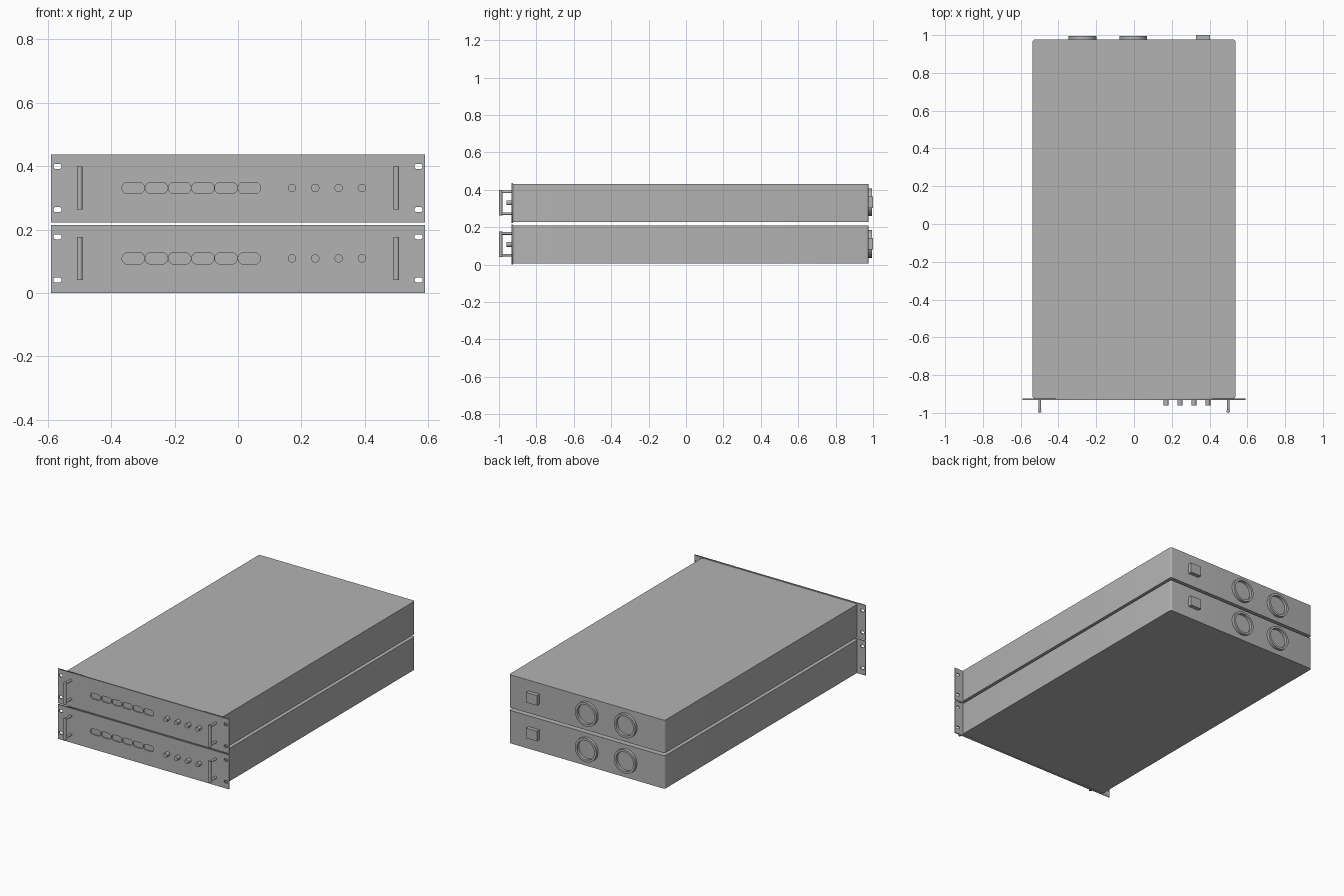
import bpy, bmesh, math
from mathutils import Matrix, Vector

cube = bpy.data.objects.get("Cube")
if cube:
    bpy.data.objects.remove(cube, do_unlink=True)

GREY = (0.45, 0.45, 0.45, 1)
metal = bpy.data.materials.new("grey_metal")
metal.use_nodes = True
metal.diffuse_color = GREY
metal.node_tree.nodes["Principled BSDF"].inputs["Base Color"].default_value = GREY

PANEL_H = 0.2145
FRONT, BACK = -0.932, 0.976
PLATE_T = 0.008
MID = 0.109          # height of the controls above the panel foot


def finish(bm, name, smooth=False):
    bmesh.ops.recalc_face_normals(bm, faces=bm.faces)
    mesh = bpy.data.meshes.new(name)
    bm.to_mesh(mesh)
    bm.free()
    return link(mesh, name, smooth)


def link(mesh, name, smooth=False):
    mesh.materials.clear()
    mesh.materials.append(metal)
    ob = bpy.data.objects.new(name, mesh)
    bpy.context.collection.objects.link(ob)
    if smooth:
        bpy.ops.object.select_all(action='DESELECT')
        ob.select_set(True)
        bpy.context.view_layer.objects.active = ob
        bpy.ops.object.shade_smooth_by_angle(angle=math.radians(35))
    return ob


def add_box(bm, lo, hi):
    lo, hi = Vector(lo), Vector(hi)
    m = Matrix.Translation((lo + hi) / 2) @ Matrix.Diagonal((*(hi - lo), 1))
    return bmesh.ops.create_cube(bm, size=1, matrix=m)["verts"]


def add_rod(bm, a, b, r, segments=24):
    a, b = Vector(a), Vector(b)
    turn = (b - a).to_track_quat('Z', 'Y').to_matrix().to_4x4()
    bmesh.ops.create_cone(bm, cap_ends=True, segments=segments, radius1=r, radius2=r,
                          depth=(b - a).length, matrix=Matrix.Translation((a + b) / 2) @ turn)


def pill(x, z, w, h, n=8):
    """Outline of a slot with round ends."""
    r = h / 2
    pts = []
    for side, start in ((1, -math.pi / 2), (-1, math.pi / 2)):
        for i in range(n + 1):
            a = start + math.pi * i / n
            pts.append((x + side * (w / 2 - r) + r * math.cos(a), z + r * math.sin(a)))
    return pts


def front_panel(z0, name):
    """Thin rack plate with mounting slots and a row of button openings."""
    loops = [[(-0.59, 0), (0.59, 0), (0.59, PANEL_H), (-0.59, PANEL_H)]]
    loops += [pill(s * 0.569, z, 0.026, 0.016) for s in (-1, 1) for z in (0.041, 0.177)]
    loops += [pill(-0.33 + 0.0731 * i, MID, 0.0715, 0.036) for i in range(6)]
    curve = bpy.data.curves.new(name, 'CURVE')
    curve.dimensions = '2D'
    curve.fill_mode = 'BOTH'
    curve.extrude = PLATE_T / 2
    for pts in loops:
        sp = curve.splines.new('POLY')
        sp.points.add(len(pts) - 1)
        for p, (x, y) in zip(sp.points, pts):
            p.co = (x, y, 0, 1)
        sp.use_cyclic_u = True
    tmp = bpy.data.objects.new(name + "_outline", curve)
    bpy.context.collection.objects.link(tmp)
    dg = bpy.context.evaluated_depsgraph_get()
    mesh = bpy.data.meshes.new_from_object(tmp.evaluated_get(dg))
    bpy.data.objects.remove(tmp, do_unlink=True)
    mesh.transform(Matrix.Translation((0, FRONT + PLATE_T / 2, z0))
                   @ Matrix.Rotation(math.pi / 2, 4, 'X'))
    bm = bmesh.new()
    bm.from_mesh(mesh)
    bmesh.ops.remove_doubles(bm, verts=bm.verts, dist=1e-5)
    finish(bm, name)


def unit(z0, tag):
    # Case with rounded upright corners
    bm = bmesh.new()
    add_box(bm, (-0.537, FRONT + PLATE_T, z0 + 0.005), (0.537, BACK, z0 + 0.21))
    upright = [e for e in bm.edges if abs(e.verts[0].co.z - e.verts[1].co.z) > 0.1]
    bmesh.ops.bevel(bm, geom=upright, offset=0.012, segments=5, profile=0.5, affect='EDGES')
    finish(bm, tag + "_case", True)

    front_panel(z0, tag + "_front_panel")

    # Handles: upright grip on two posts
    for side, word in ((1, "left"), (-1, "right")):
        bm = bmesh.new()
        x = side * 0.499
        add_rod(bm, (x, -0.991, z0 + 0.041), (x, -0.991, z0 + 0.177), 0.009)
        for z in (0.051, 0.167):
            add_rod(bm, (x, -0.991, z0 + z), (x, FRONT + 0.002, z0 + z), 0.007)
        finish(bm, f"{tag}_{word}_handle", True)

    # Knobs
    bm = bmesh.new()
    for i in range(4):
        x = 0.17 + 0.0735 * i
        add_rod(bm, (x, -0.96, z0 + MID), (x, FRONT + 0.002, z0 + MID), 0.0132)
    finish(bm, tag + "_knobs", True)

    # Rear connector rings, lathed from a square section
    for x, word in ((-0.272, "outer"), (-0.004, "inner")):
        bm = bmesh.new()
        section = [(0.074, BACK - 0.002), (0.074, 0.994), (0.06, 0.994), (0.06, BACK - 0.002)]
        vs = [bm.verts.new((x + r, y, z0 + 0.111)) for r, y in section]
        es = [bm.edges.new((vs[i], vs[(i + 1) % 4])) for i in range(4)]
        bmesh.ops.spin(bm, geom=vs + es, cent=(x, 0, z0 + 0.111), axis=(0, 1, 0),
                       angle=math.tau, steps=48, use_merge=True)
        bmesh.ops.remove_doubles(bm, verts=bm.verts, dist=1e-5)
        finish(bm, f"{tag}_{word}_rear_ring", True)

    # Rear power socket
    bm = bmesh.new()
    add_box(bm, (0.328, BACK - 0.002, z0 + 0.08), (0.402, 1.0, z0 + 0.143))
    finish(bm, tag + "_power_socket")


unit(0, "lower")
unit(0.222, "upper")
